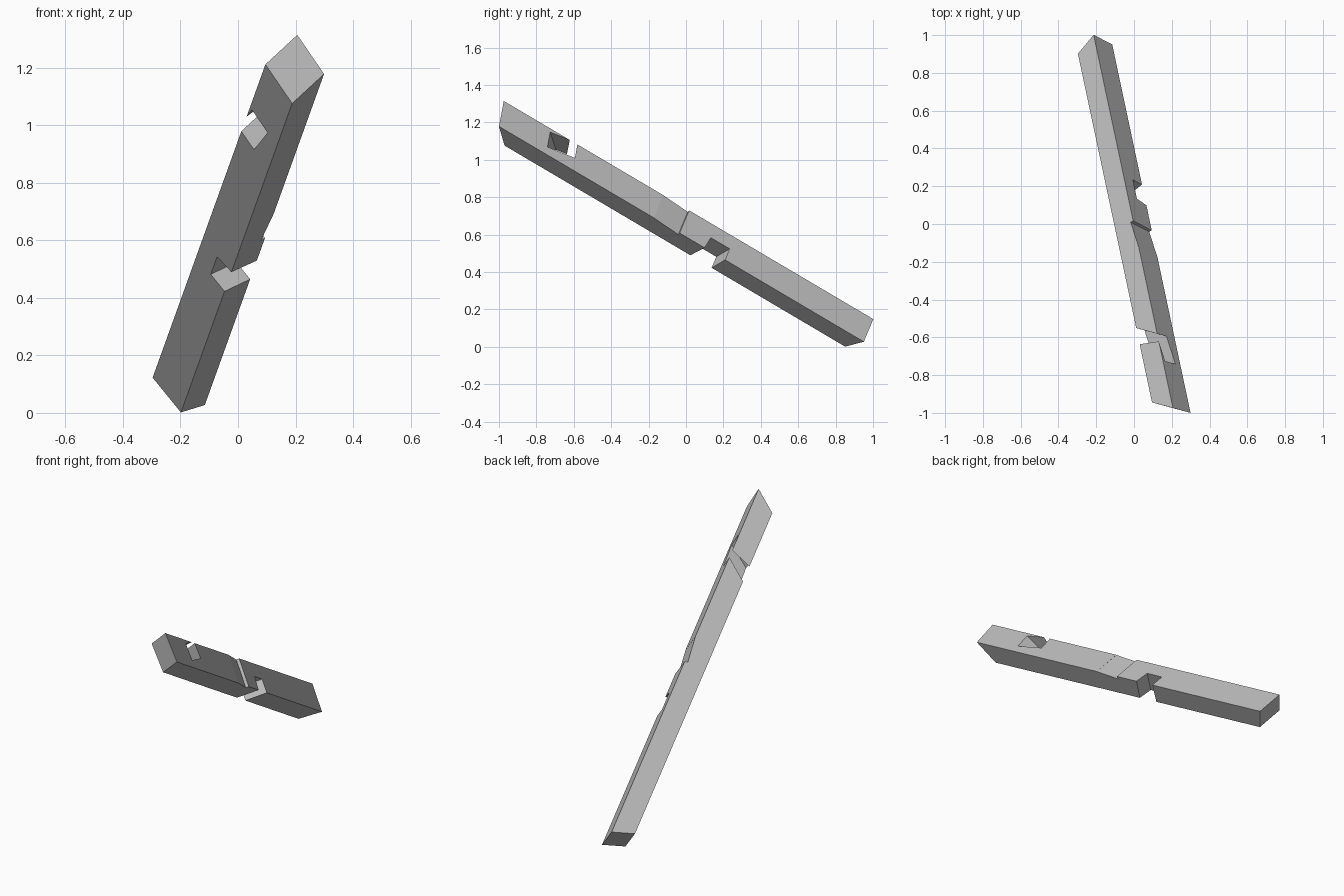
import bpy, bmesh
from math import sin, cos, radians
from mathutils import Matrix, Vector

old = bpy.data.objects.get("Cube")
if old:
    bpy.data.objects.remove(old, do_unlink=True)

# Timber frame: s runs along the length, u and w across the section
PITCH, TURN, ROLL = radians(30), radians(12), radians(31.5)
along = Vector((-sin(TURN) * cos(PITCH), cos(TURN) * cos(PITCH), -sin(PITCH)))
side = Vector((cos(TURN), sin(TURN), 0))
up = side.cross(along)
across_w = cos(ROLL) * side + sin(ROLL) * up
across_u = cos(ROLL) * up - sin(ROLL) * side
origin = Vector((-0.065, 0.262, 0.467))
HALF_U, HALF_W = 0.082, 0.06


def place(s, u, w):
    return origin + s * along + u * across_u + w * across_w


def plumb(t, u, w):
    """Position along the timber of a plumb cut."""
    return t - 0.18 * u - 0.805 * w


def finish(bm, name):
    bmesh.ops.recalc_face_normals(bm, faces=bm.faces)
    mesh = bpy.data.meshes.new(name)
    bm.to_mesh(mesh)
    bm.free()
    obj = bpy.data.objects.new(name, mesh)
    bpy.context.scene.collection.objects.link(obj)
    return obj


def block(name, rule):
    """Six-sided block; rule maps the corner signs to (s, u, w)."""
    bm = bmesh.new()
    bmesh.ops.create_cube(bm, size=2)
    for v in bm.verts:
        v.co = place(*rule(*v.co))
    return finish(bm, name)


def drill(name, start, end, radius=0.006):
    a, b = place(*start), place(*end)
    axis = b - a
    bm = bmesh.new()
    bmesh.ops.create_cone(bm, cap_ends=True, segments=12, radius1=radius,
                          radius2=radius, depth=axis.length * 1.3)
    turn = axis.to_track_quat('Z', 'Y').to_matrix().to_4x4()
    bm.transform(Matrix.Translation((a + b) / 2) @ turn)
    return finish(bm, name)


# Timber with a plumb cut in front and a skewed cut at the back
def beam_rule(i, j, k):
    u, w = j * HALF_U, k * HALF_W
    return (plumb(-1.457, u, w) if i < 0 else 0.784 + 0.475 * w), u, w


# Upper notch with a sloping floor and a thin overhanging lip
def upper_rule(i, j, k):
    t, w = (-1.16 if i < 0 else -0.992), k * 0.1
    u = 0.18 * (t + 0.992) - 0.08 * w
    if j > 0:
        u += 0.0955
    return plumb(t, u, w), u, w


# Shallow wedge-shaped seat
def seat_rule(i, j, k):
    floor = 0.0595 if i < 0 else 0.043
    return (-0.514 if i < 0 else -0.35), j * 0.1, (0.1 if k > 0 else floor)


# Lower half-depth notch
def lower_rule(i, j, k):
    u, w = (-0.002 if j > 0 else -0.1), k * 0.1
    s = -0.201 + 0.235 * w + 0.14 * (u + 0.04) if i < 0 else -0.075 + 0.2 * w
    return s, u, w


beam = block("timber_beam", beam_rule)
cutters = [
    block("upper_notch", upper_rule),
    block("seat_recess", seat_rule),
    block("lower_notch", lower_rule),
]

# Peg holes, two at each joint
pegs = [
    ((-1.03, -0.015, -0.043), (-1.051, -0.082, -0.018)),
    ((-1.098, -0.02, 0.014), (-1.113, -0.082, 0.006)),
    ((-0.425, 0.022, 0.05), (-0.33, 0.03, -0.06)),
    ((-0.428, -0.04, 0.05), (-0.338, -0.033, -0.06)),
    ((-0.11, 0.082, -0.02), (-0.128, 0, -0.03)),
    ((-0.145, 0.082, 0.024), (-0.163, 0, 0.014)),
]
cutters += [drill("peg_hole", a, b) for a, b in pegs]

# Cut the joints
bpy.context.view_layer.objects.active = beam
for cutter in cutters:
    mod = beam.modifiers.new("joint", 'BOOLEAN')
    mod.operation = 'DIFFERENCE'
    mod.solver = 'EXACT'
    mod.object = cutter
    bpy.ops.object.modifier_apply(modifier=mod.name)
    bpy.data.objects.remove(cutter, do_unlink=True)

# Plain grey finish
GREY = (0.52, 0.52, 0.52, 1)
mat = bpy.data.materials.new("plain_grey")
mat.use_nodes = True
mat.diffuse_color = GREY
mat.node_tree.nodes["Principled BSDF"].inputs["Base Color"].default_value = GREY
beam.data.materials.clear()
beam.data.materials.append(mat)
